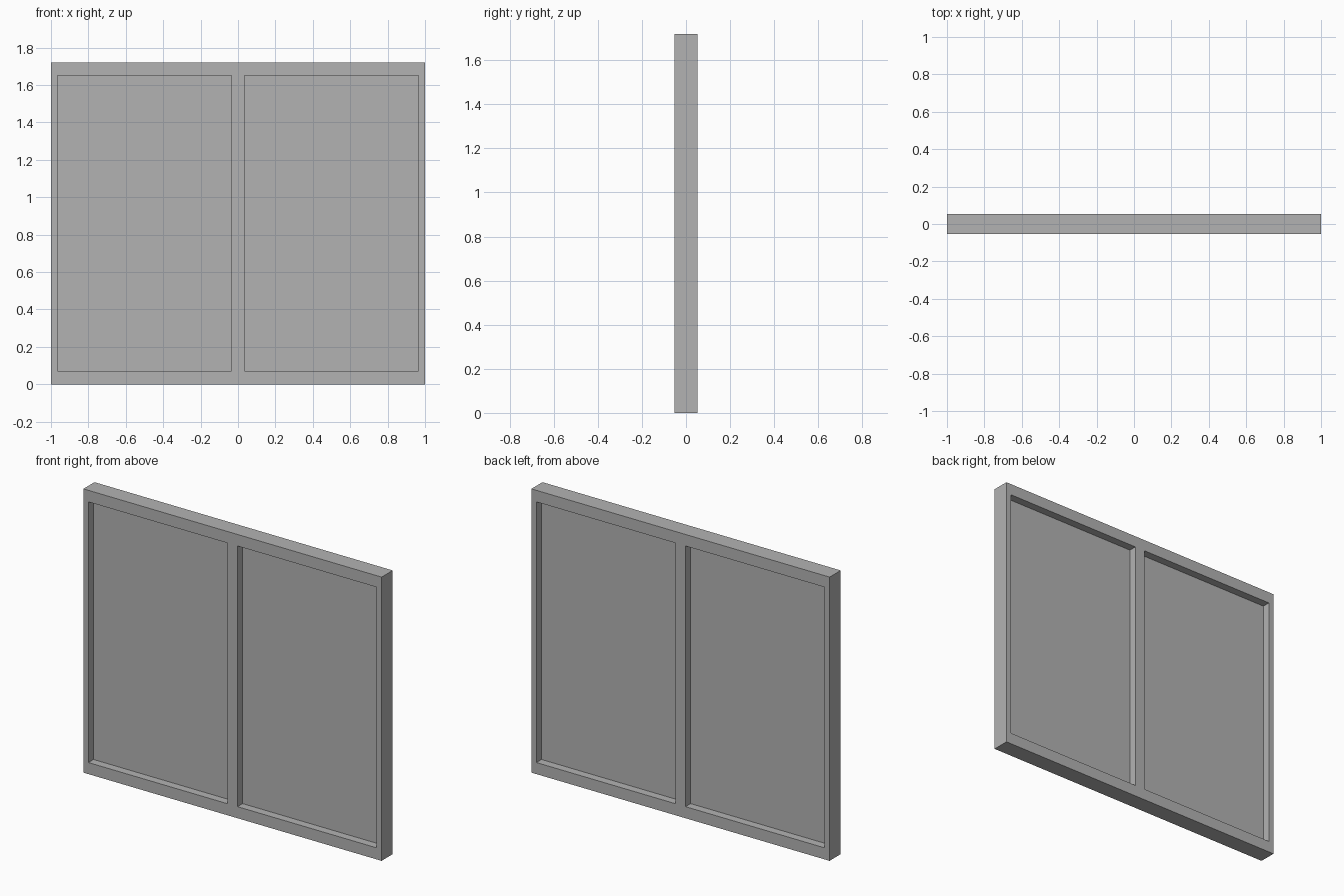
import bpy, bmesh

cube = bpy.data.objects.get("Cube")
if cube:
    bpy.data.objects.remove(cube, do_unlink=True)

DEPTH = 0.106
PANE = 0.008
XS = [-1.0, -0.966, -0.034, 0.034, 0.966, 1.0]
ZS = [0.0, 0.07, 1.65, 1.72]

# Single flat grey
grey = bpy.data.materials.new("plain grey")
grey.diffuse_color = (0.45, 0.45, 0.45, 1)
grey.use_nodes = True
grey.node_tree.nodes["Principled BSDF"].inputs["Base Color"].default_value = (0.45, 0.45, 0.45, 1)


def slab(name, cells, depth):
    """Extrude a set of grid cells (column, row) into a slab centred on y = 0."""
    bm = bmesh.new()
    verts = {}

    def corner(i, k):
        if (i, k) not in verts:
            verts[i, k] = bm.verts.new((XS[i], -depth / 2, ZS[k]))
        return verts[i, k]

    for i, k in cells:
        bm.faces.new([corner(i, k), corner(i + 1, k), corner(i + 1, k + 1), corner(i, k + 1)])
    ext = bmesh.ops.extrude_face_region(bm, geom=bm.faces[:], use_keep_orig=True)
    moved = [g for g in ext["geom"] if isinstance(g, bmesh.types.BMVert)]
    bmesh.ops.translate(bm, verts=moved, vec=(0, depth, 0))
    bmesh.ops.recalc_face_normals(bm, faces=bm.faces[:])
    mesh = bpy.data.meshes.new(name)
    bm.to_mesh(mesh)
    bm.free()
    mesh.materials.append(grey)
    obj = bpy.data.objects.new(name, mesh)
    bpy.context.collection.objects.link(obj)
    return obj


# Frame with its central mullion: every cell except the two openings
openings = [(1, 1), (3, 1)]
slab("window_frame", [(i, k) for i in range(5) for k in range(3) if (i, k) not in openings], DEPTH)

# Thin panes set midway in the frame
for name, cell in zip(("right_pane", "left_pane"), openings):
    slab(name, [cell], PANE)
